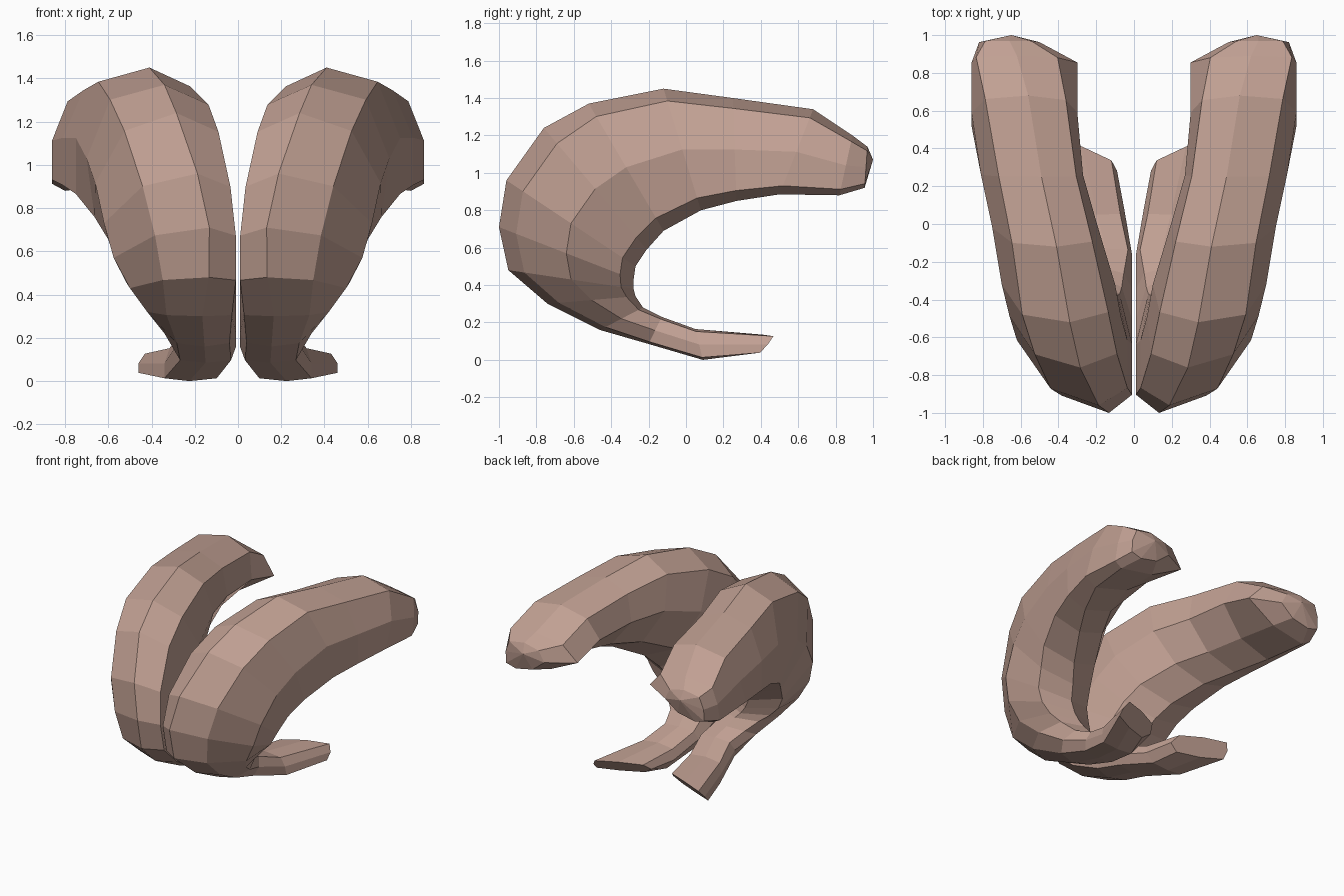
import bpy, bmesh
from math import cos, sin, pi, copysign

if "Cube" in bpy.data.objects:
    bpy.data.objects.remove(bpy.data.objects["Cube"])

# Stations along the C-shaped lobe:
# outer y, z | inner y, z | medial x, lateral x | outer crest shift, inner crest shift
STATIONS = [
    (0.97, 1.14, 0.955, 0.92, 0.50, 0.82, 0.00, 0.08),
    (0.89, 1.20, 0.82, 0.88, 0.30, 0.86, 0.04, 0.22),
    (0.68, 1.34, 0.50, 0.885, 0.30, 0.86, -0.02, 0.18),
    (0.25, 1.40, 0.27, 0.85, 0.27, 0.81, -0.05, 0.12),
    (-0.12, 1.45, 0.08, 0.80, 0.19, 0.75, -0.06, 0.08),
    (-0.52, 1.37, -0.12, 0.69, 0.10, 0.70, -0.06, 0.03),
    (-0.76, 1.24, -0.21, 0.59, 0.07, 0.66, -0.08, 0.0),
    (-0.96, 0.96, -0.27, 0.50, 0.035, 0.62, -0.14, 0.0),
    (-1.00, 0.71, -0.28, 0.43, 0.01, 0.575, -0.16, 0.0),
    (-0.95, 0.48, -0.28, 0.38, 0.01, 0.50, -0.12, 0.0),
    (-0.74, 0.30, -0.27, 0.34, 0.01, 0.42, -0.05, 0.0),
    (-0.46, 0.16, -0.23, 0.28, 0.01, 0.34, -0.02, 0.0),
    (-0.20, 0.085, -0.13, 0.23, 0.01, 0.29, 0.0, 0.0),
    (0.09, 0.00, 0.05, 0.165, 0.05, 0.34, 0.03, 0.0),
    (0.31, 0.03, 0.41, 0.135, 0.09, 0.46, 0.04, 0.0),
]
SIDES = 8


def soft(v, p):
    return copysign(abs(v) ** p, v) if abs(v) > 1e-6 else 0.0


def ring(bm, i, station):
    oy, oz, iy, iz, x0, x1, so, si = station
    mid, half = (x0 + x1) / 2, (x1 - x0) / 2
    tail = i >= 12
    shear = 0.42 if i == 14 else 0.0          # slanted foot end
    verts = []
    for k in range(SIDES):
        a = 2 * pi * k / SIDES
        c, s = cos(a), sin(a)
        # Boxy foot, full lateral shoulder on top, rounder bulge in front
        if tail:
            p = 0.5
        elif c > 0:
            p = 0.65 if s < 0 or i < 6 else 0.85
        else:
            p = 0.9
        c, s = soft(c, p), soft(s, p)
        x = mid + half * c + (so if s > 0 else si) * abs(s)
        x = min(max(x, x0), x1)
        y = (oy + iy) / 2 + s * (oy - iy) / 2 + shear * (x - mid)
        z = (oz + iz) / 2 + s * (oz - iz) / 2
        verts.append(bm.verts.new((x, y, z)))
    return verts


# One lobe, lofted from the thick upper end round to the thin foot
bm = bmesh.new()
rings = [ring(bm, i, st) for i, st in enumerate(STATIONS)]
for a, b in zip(rings, rings[1:]):
    for k in range(SIDES):
        n = (k + 1) % SIDES
        bm.faces.new((a[k], a[n], b[n], b[k]))
# Slightly domed upper end, flat foot end
tip = bm.verts.new((0.65, 1.0, 1.07))
for k in range(SIDES):
    bm.faces.new((tip, rings[0][(k + 1) % SIDES], rings[0][k]))
bm.faces.new(rings[-1])
bmesh.ops.recalc_face_normals(bm, faces=bm.faces)
mesh = bpy.data.meshes.new("curved_lobes")
bm.to_mesh(mesh)
bm.free()
lobes = bpy.data.objects.new("curved_lobes", mesh)
bpy.context.collection.objects.link(lobes)

# Opposite lobe
mirror = lobes.modifiers.new("Mirror", 'MIRROR')
mirror.use_mirror_merge = False

# Dusty pink-brown surface
mat = bpy.data.materials.new("dusty_pink")
mat.diffuse_color = (0.53, 0.35, 0.29, 1)
mat.use_nodes = True
mat.node_tree.nodes["Principled BSDF"].inputs["Base Color"].default_value = mat.diffuse_color
mesh.materials.append(mat)
